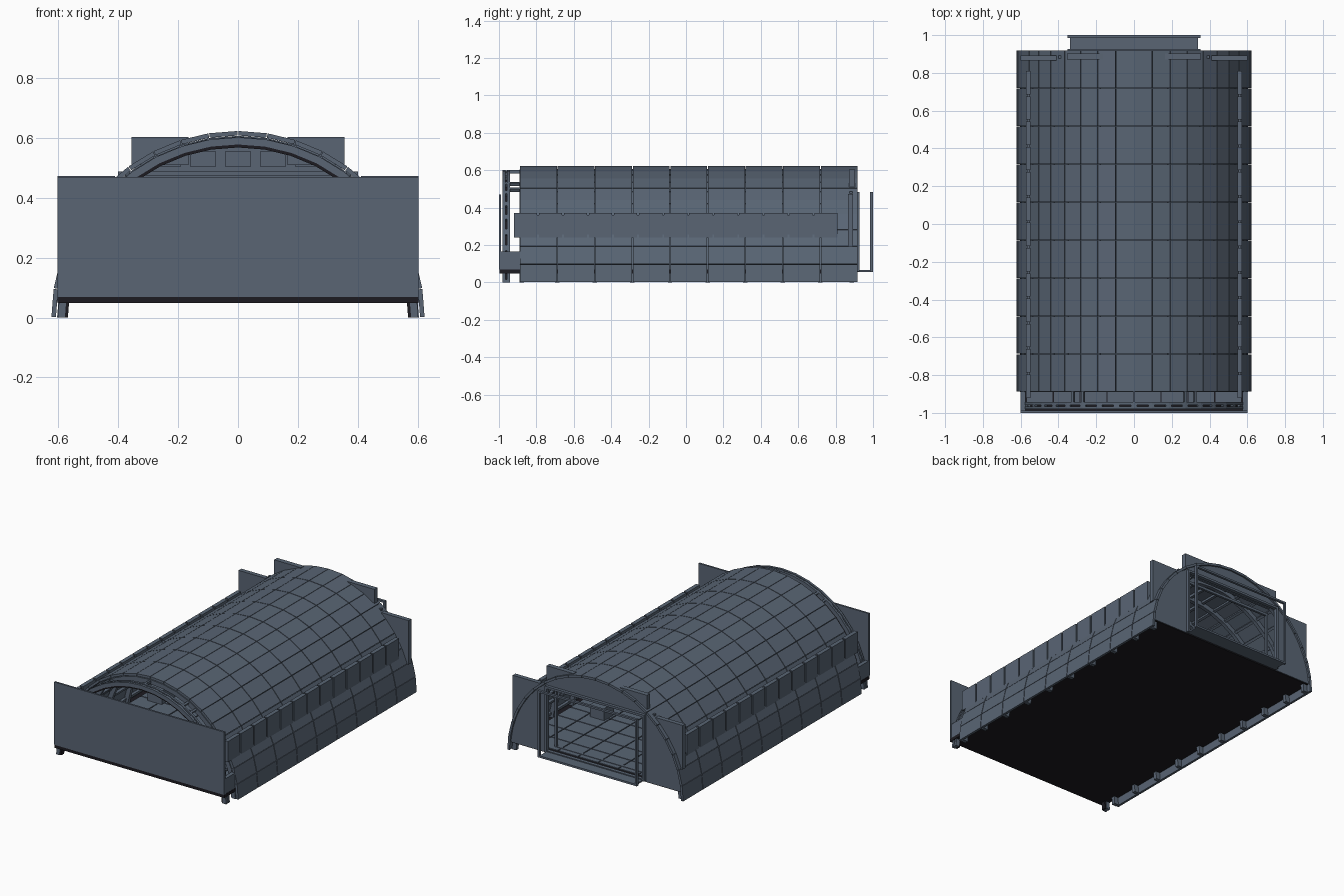
import bpy, bmesh
from math import sin, cos, radians

cube = bpy.data.objects.get("Cube")
if cube:
    bpy.data.objects.remove(cube, do_unlink=True)


def material(name, rgb):
    m = bpy.data.materials.new(name)
    m.use_nodes = True
    m.diffuse_color = (*rgb, 1)
    m.node_tree.nodes["Principled BSDF"].inputs["Base Color"].default_value = (*rgb, 1)
    return m


STEEL = material("blue grey steel", (0.10, 0.13, 0.175))
DARK = material("dark underside", (0.012, 0.011, 0.015))


def finish(name, bm, mat=STEEL):
    bmesh.ops.recalc_face_normals(bm, faces=bm.faces)
    mesh = bpy.data.meshes.new(name)
    bm.to_mesh(mesh)
    bm.free()
    mesh.materials.append(mat)
    ob = bpy.data.objects.new(name, mesh)
    bpy.context.collection.objects.link(ob)
    return ob


def prism(bm, outline, y0, y1):
    """Extrude an (x, z) outline along y."""
    a = [bm.verts.new((x, y0, z)) for x, z in outline]
    b = [bm.verts.new((x, y1, z)) for x, z in outline]
    bm.faces.new(a)
    bm.faces.new(b[::-1])
    for i in range(len(a)):
        j = (i + 1) % len(a)
        bm.faces.new((a[i], b[i], b[j], a[j]))


def add_box(bm, x0, x1, y0, y1, z0, z1):
    prism(bm, [(x0, z0), (x1, z0), (x1, z1), (x0, z1)], y0, y1)


def box(name, *size, mat=STEEL):
    bm = bmesh.new()
    add_box(bm, *size)
    return finish(name, bm, mat)


def pair(name, x0, x1, *rest):
    """The same box on both sides."""
    bm = bmesh.new()
    add_box(bm, x0, x1, *rest)
    add_box(bm, -x1, -x0, *rest)
    return finish(name, bm)


def polar(r, a):
    return r * cos(radians(a)), r * sin(radians(a))


def add_arc(bm, r0, r1, y0, y1, a0=0, a1=180, n=20):
    angles = [a0 + (a1 - a0) * i / n for i in range(n + 1)]
    prism(bm, [polar(r1, a) for a in angles] + [polar(r0, a) for a in angles[::-1]], y0, y1)


def arch(name, *args, mat=STEEL):
    bm = bmesh.new()
    add_arc(bm, *args)
    return finish(name, bm, mat)


R, STEP = 0.623, 9
BAYS, Y0, Y1 = 9, -0.89, 0.92
BAY = (Y1 - Y0) / BAYS

# Vaulted roof: separate flat panels with narrow joints
bm = bmesh.new()
for b in range(BAYS):
    for k in range(20):
        add_arc(bm, R - 0.015, R, Y0 + b * BAY + 0.002, Y0 + (b + 1) * BAY - 0.002,
                k * STEP + 0.12, (k + 1) * STEP - 0.12, 1)
finish("roof_panels", bm)

# Arched ribs behind the joints
bm = bmesh.new()
for b in range(BAYS + 1):
    y = min(max(Y0 + b * BAY, Y0 + 0.013), Y1 - 0.035)
    add_arc(bm, 0.575, 0.604, y - 0.012, y + 0.012)
finish("roof_ribs", bm)

# Lengthwise purlins
bm = bmesh.new()
for k in range(1, 20):
    add_arc(bm, 0.59, 0.606, Y0 + 0.002, Y1 - 0.03, k * STEP - 0.8, k * STEP + 0.8, 2)
finish("roof_purlins", bm)

# Front truss arch: two rings with spacer blocks and ties to the roof
arch("front_arch_outer", 0.578, 0.602, -0.98, -0.965)
arch("front_arch_inner", 0.578, 0.602, -0.957, -0.942)
arch("front_arch_lip", 0.568, 0.578, -0.975, -0.947, mat=DARK)
bm = bmesh.new()
for k in range(21):
    a = k * STEP
    add_arc(bm, 0.582, 0.598, -0.966, -0.956, max(a - 1.5, 0), min(a + 1.5, 180), 1)
for a in (57, 63, 90, 117, 123):
    add_arc(bm, 0.582, 0.6, -0.945, -0.88, a - 0.6, a + 0.6, 1)
finish("front_arch_blocks", bm)

# Front wall and cheeks
box("front_wall", -0.602, 0.602, -1.0, -0.988, 0.068, 0.47)
pair("front_cheeks", 0.575, 0.6, -0.99, -0.885, 0.06, 0.165)

# Base slab and floor tiles
box("base_slab", -0.602, 0.602, -0.998, 0.905, 0.048, 0.068, mat=DARK)
bm = bmesh.new()
cols, rows = 8, 14
w, d = 1.14 / cols, 1.86 / rows
for i in range(cols):
    for j in range(rows):
        x, y = -0.57 + i * w, -0.97 + j * d
        add_box(bm, x + 0.003, x + w - 0.003, y + 0.003, y + d - 0.003, 0.067, 0.073)
finish("floor_tiles", bm)

# Side parapets
bm = bmesh.new()
n, p0, p1 = 13, -0.925, 0.815
pitch = (p1 - p0) / n
for s in (-1, 1):
    for i in range(n):
        y = p0 + i * pitch
        add_box(bm, s * 0.56 - 0.013, s * 0.56 + 0.013, y + 0.005, y + pitch - 0.005, 0.24, 0.372)
    add_box(bm, s * 0.56 - 0.006, s * 0.56 + 0.006, p0 + 0.01, p1 - 0.01, 0.245, 0.36)
finish("side_parapets", bm)

# Rear fins
pair("rear_outer_fins", 0.41, 0.602, 0.865, 0.893, 0.19, 0.472)
pair("rear_upper_fins", 0.165, 0.355, 0.872, 0.903, 0.51, 0.603)

# Rear wall with doorway
DX, DZ = 0.35, 0.48
bm = bmesh.new()
outline = [polar(0.607, 5 + 170 * i / 20) for i in range(21)]
outline += [(-DX, outline[0][1]), (-DX, DZ), (DX, DZ), (DX, outline[0][1])]
prism(bm, outline, 0.89, 0.908)
finish("rear_wall", bm)

# Inner face windows above the doorway
bm = bmesh.new()
for i in range(-2, 3):
    add_box(bm, i * 0.117 - 0.043, i * 0.117 + 0.043, 0.884, 0.891, 0.505, 0.555)
finish("transom_windows", bm)
box("transom_rail", -0.4, 0.4, 0.875, 0.891, 0.475, 0.487)


def frame(name, x, y0, y1, z0, z1, t):
    bm = bmesh.new()
    for s in (-1, 1):
        add_box(bm, s * x - t / 2, s * x + t / 2, y0, y1, z0, z1)
    add_box(bm, -x - t / 2, x + t / 2, y0, y1, z1 - t, z1)
    add_box(bm, -x - t / 2, x + t / 2, y0, y1, z0, z0 + t)
    return finish(name, bm)


# Door frames and open porch
frame("door_frame_inside", 0.325, 0.84, 0.855, 0.06, 0.46, 0.016)
frame("door_frame", 0.345, 0.905, 0.927, 0.058, 0.483, 0.014)
frame("porch_frame", 0.345, 0.984, 1.0, 0.056, 0.483, 0.012)
box("porch_floor", -0.34, 0.34, 0.9, 0.995, 0.056, 0.066)

# Small furnishings
box("crate", 0.3, 0.4, 0.3, 0.4, 0.07, 0.15)
box("workbench", -0.5, -0.4, -0.2, 0.15, 0.07, 0.16)
